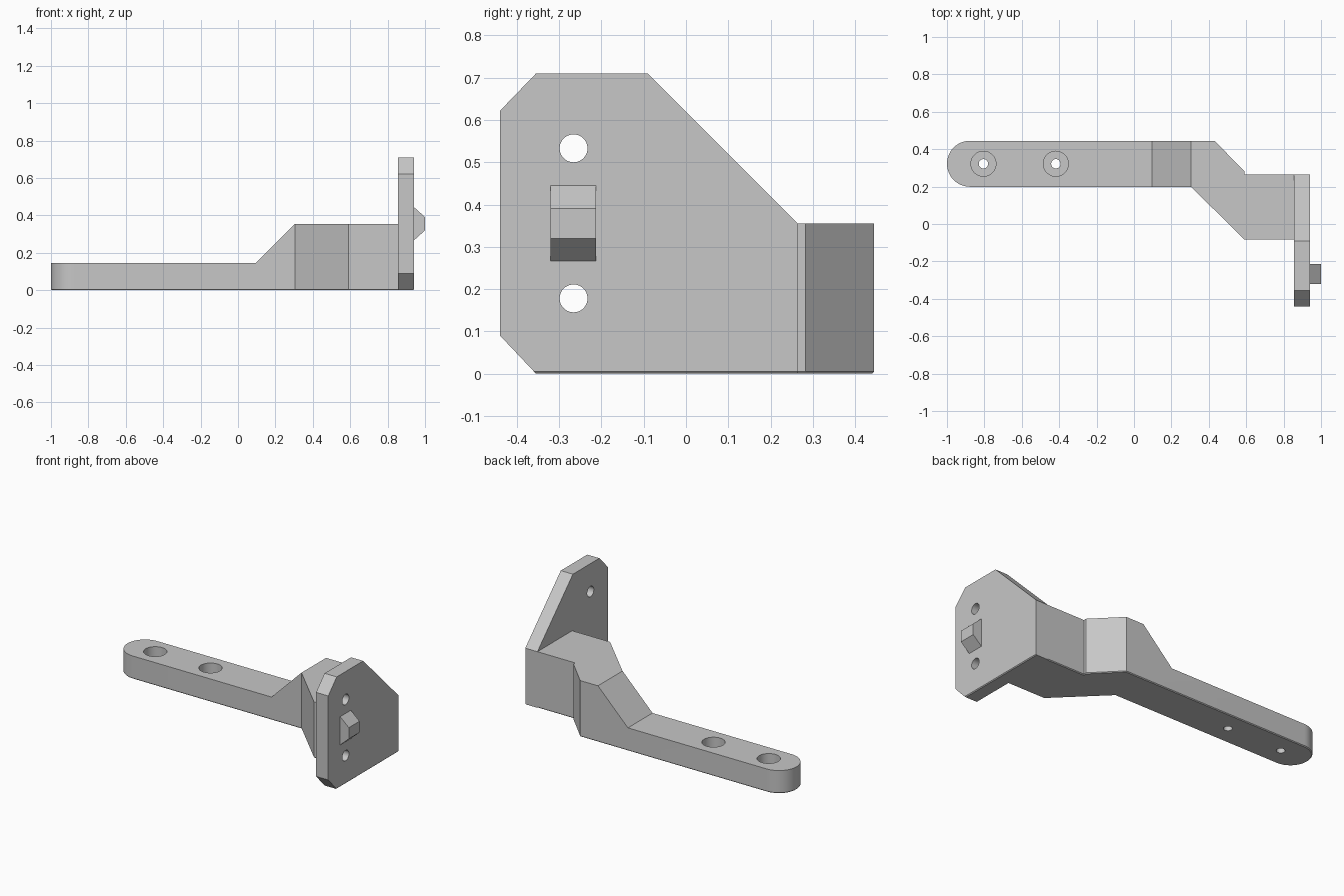
import bpy, bmesh, math
from mathutils import Vector

cube = bpy.data.objects.get("Cube")
if cube:
    bpy.data.objects.remove(cube, do_unlink=True)

GREY = (0.57, 0.57, 0.57, 1)
grey = bpy.data.materials.new("light_grey")
grey.use_nodes = True
grey.diffuse_color = GREY
grey.node_tree.nodes["Principled BSDF"].inputs["Base Color"].default_value = GREY


def prism(name, outline, axis, low, high, bevel_rule=None):
    """Extrude a 2D outline along an axis; optionally bevel edges chosen by a rule."""
    bm = bmesh.new()

    def place(a, b):
        co = [a, b]
        co.insert("xyz".index(axis), low)
        return Vector(co)

    face = bm.faces.new([bm.verts.new(place(a, b)) for a, b in outline])
    ext = bmesh.ops.extrude_face_region(bm, geom=[face], use_keep_orig=True)
    offset = Vector([high - low if c == axis else 0 for c in "xyz"])
    bmesh.ops.translate(bm, vec=offset,
                        verts=[v for v in ext["geom"] if isinstance(v, bmesh.types.BMVert)])
    bmesh.ops.recalc_face_normals(bm, faces=bm.faces)
    if bevel_rule:
        edges = [e for e in bm.edges if bevel_rule(*[v.co for v in e.verts])]
        bmesh.ops.bevel(bm, geom=edges, offset=0.005, segments=1, affect='EDGES')
    mesh = bpy.data.meshes.new(name)
    bm.to_mesh(mesh)
    bm.free()
    mesh.materials.append(grey)
    obj = bpy.data.objects.new(name, mesh)
    bpy.context.collection.objects.link(obj)
    return obj


def circle(cx, cy, r, n=40):
    return [(cx + r * math.cos(math.tau * i / n), cy + r * math.sin(math.tau * i / n))
            for i in range(n)]


def activate(obj):
    bpy.ops.object.select_all(action='DESELECT')
    obj.select_set(True)
    bpy.context.view_layer.objects.active = obj


def cut(obj, cutter):
    activate(obj)
    mod = obj.modifiers.new("cut", 'BOOLEAN')
    mod.operation, mod.solver, mod.object = 'DIFFERENCE', 'EXACT', cutter
    bpy.ops.object.modifier_apply(modifier=mod.name)
    bpy.data.objects.remove(cutter, do_unlink=True)


INNER, OUTER, TOP = 0.855, 0.94, 0.355
MID, RAD = 0.322, 0.123


# Arm: rounded strip that jogs forward into a taller block
def arm_bottom(a, b):
    return max(a.z, b.z) < 0.001 and min(a.x, b.x) < INNER - 0.001


round_end = [(-1 + RAD + RAD * math.cos(t), MID + RAD * math.sin(t))
             for t in (math.pi / 2 + math.pi * i / 24 for i in range(25))]
arm_plan = round_end + [(0.305, MID - RAD), (0.59, -0.083), (INNER, -0.083), (INNER, 0.265),
                        (0.59, 0.265), (0.59, 0.283), (0.43, MID + RAD)]
arm = prism("arm", arm_plan, "z", 0, TOP, arm_bottom)

# Lower the strip with a sloped step
cut(arm, prism("step_cutter", [(-1.2, 0.145), (0.095, 0.145), (0.405, 0.455), (-1.2, 0.455)],
               "y", 0.1, 0.6))

# Counterbored screw holes
for x in (-0.805, -0.418):
    cut(arm, prism("bore_cutter", circle(x, MID, 0.067), "z", 0.05, 0.3))
    cut(arm, prism("screw_cutter", circle(x, MID, 0.025), "z", -0.1, 0.3))


# End plate with clipped corners and two through holes
def plate_bottom(a, b):
    return max(a.z, b.z) < 0.001 and min(a.x, b.x) > OUTER - 0.001


plate_outline = [(-0.44, 0.09), (-0.355, 0), (0.265, 0), (0.265, TOP),
                 (-0.09, 0.71), (-0.355, 0.71), (-0.44, 0.622)]
plate = prism("end_plate", plate_outline, "x", INNER, OUTER, plate_bottom)
for z in (0.178, 0.533):
    cut(plate, prism("hole_cutter", circle(-0.266, z, 0.033), "x", 0.7, 1.1))

# Locating peg on the outer face
peg = prism("locating_peg", [(OUTER, 0.266), (1, 0.32), (1, 0.391), (OUTER, 0.445)],
            "y", -0.32, -0.213)

for part in (arm, plate, peg):
    activate(part)
    bpy.ops.object.shade_smooth_by_angle(angle=math.radians(30))
